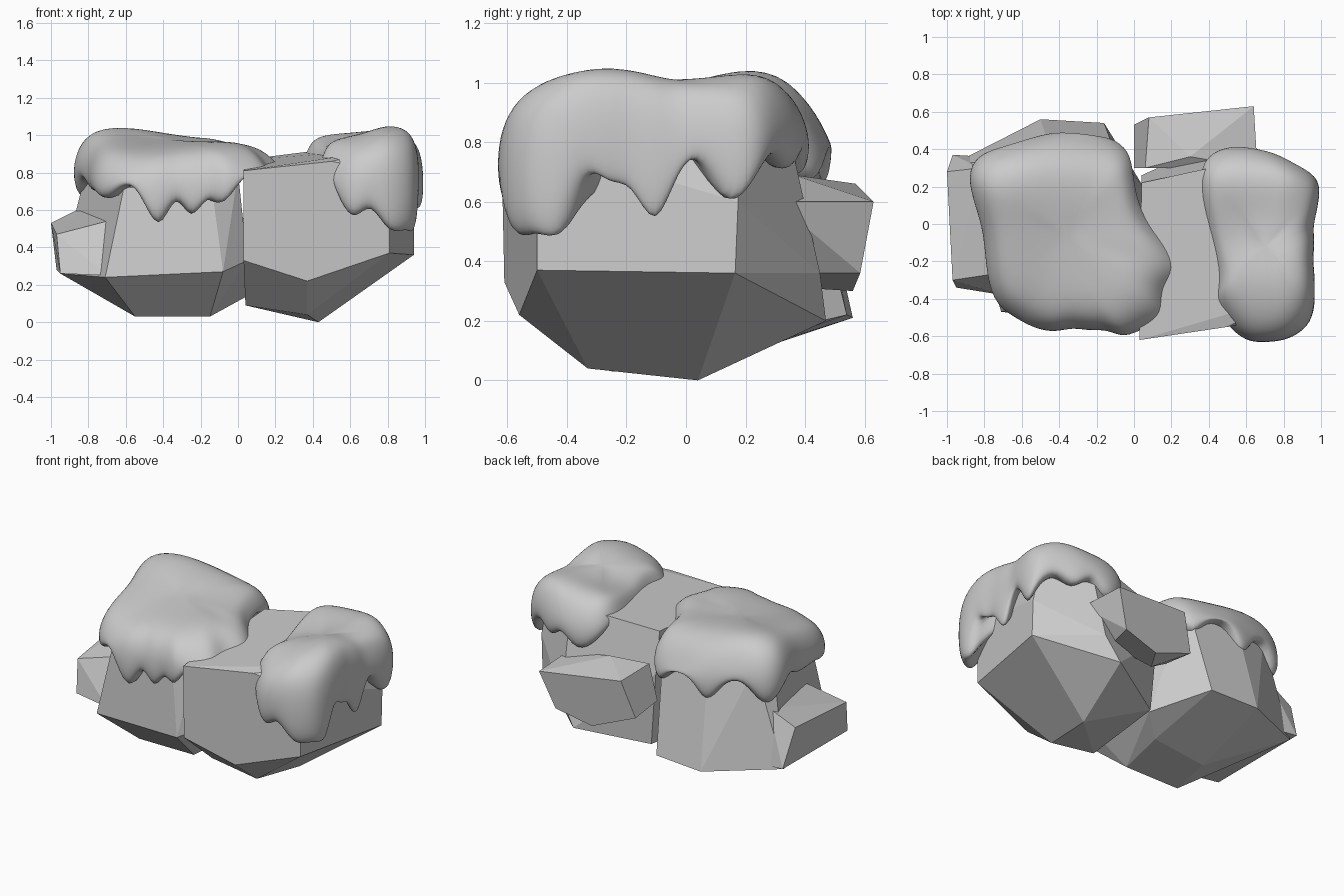
import bpy, bmesh, math


def finish(name, bm):
    bmesh.ops.recalc_face_normals(bm, faces=bm.faces)
    mesh = bpy.data.meshes.new(name)
    bm.to_mesh(mesh)
    bm.free()
    ob = bpy.data.objects.new(name, mesh)
    bpy.context.collection.objects.link(ob)
    return ob


def rock(name, pts):
    """Flat-faced boulder: convex hull of its corner points."""
    bm = bmesh.new()
    for p in pts:
        bm.verts.new(p)
    bmesh.ops.convex_hull(bm, input=bm.verts)
    bmesh.ops.delete(bm, geom=[v for v in bm.verts if not v.link_faces], context='VERTS')
    bmesh.ops.dissolve_limit(bm, angle_limit=math.radians(8), verts=bm.verts, edges=bm.edges)
    return finish(name, bm)


def snow(name, rim, centre, top):
    """Rounded snow blanket: rings lofted from a dripping rim up to a soft top."""
    n = len(rim)
    zs = [p[2] for p in rim]
    # exaggerate the drips to offset the subdivision smoothing
    zs = [z + 0.75 * (z - (zs[i - 1] + zs[(i + 1) % n]) / 2) for i, z in enumerate(zs)]
    # (scale, share of wall height, drop from top)
    profile = [(0.70, 0.25, None), (0.84, 0.04, None), (0.95, 0.0, None), (1.02, 0.2, None),
               (1.03, 0.7, None), (0.99, None, 0.07), (0.88, None, 0.01),
               (0.68, None, -0.005), (0.35, None, 0.0)]
    bm = bmesh.new()
    rings = []
    for s, share, drop in profile:
        ring = []
        for (x, y, _), zb in zip(rim, zs):
            px = centre[0] + (x - centre[0]) * s
            py = centre[1] + (y - centre[1]) * s
            zt = top(px, py)
            z = zt - drop if share is None else zb + (zt - 0.1 - zb) * share
            ring.append(bm.verts.new((px, py, z)))
        rings.append(ring)
    for a, b in zip(rings, rings[1:]):
        for i in range(n):
            j = (i + 1) % n
            bm.faces.new((a[i], a[j], b[j], b[i]))
    for ring, z in ((rings[0], 0.78), (rings[-1], top(*centre))):
        c = bm.verts.new((*centre, z))
        for i in range(n):
            bm.faces.new((ring[i], ring[(i + 1) % n], c))
    for f in bm.faces:
        f.smooth = True
    ob = finish(name, bm)
    mod = ob.modifiers.new("soften", 'SUBSURF')
    mod.levels = mod.render_levels = 2
    return ob


def ramp(t, keys):
    """Piecewise-linear lookup."""
    for (a, u), (b, v) in zip(keys, keys[1:]):
        if t <= b:
            return u + (v - u) * max(0, (t - a) / (b - a))
    return keys[-1][1]


def left_top(x, y):
    ridge = ramp(y, [(-.55, .86), (-.3, .93), (.0, .995), (.2, 1.055), (.33, 1.03), (.46, .93)])
    side = ramp(y, [(-.35, -.05), (.15, .07)])       # bulge in front, fall-off behind
    return ridge - side * ramp(x, [(-.55, 0), (-.1, 1)]) - ramp(x, [(-.9, .06), (-.7, 0)]) \
        - ramp(x, [(0, 0), (.2, .06)])


def right_top(x, y):
    ridge = ramp(y, [(-.6, .96), (-.35, 1.06), (-.2, 1.05), (-.03, 1.01), (.28, 1.04), (.4, .97)])
    front = ramp(y, [(-.1, 1), (.2, .25)])
    return ridge - front * ramp(x, [(.36, .11), (.5, .09), (.78, 0)]) - ramp(x, [(.84, 0), (1, .08)])


# Boulders
rock("left_boulder", [
    (-.55, -.25, .03), (-.15, -.25, .03), (-.5, .05, .04), (-.1, .08, .06),
    (-.71, -.47, .24), (-.08, -.53, .27), (.05, -.4, .33), (-.95, .33, .26),
    (-.5, .56, .21), (-.16, .54, .22), (.05, .2, .14),
    (-.61, -.44, .72), (-.14, -.49, .72), (.0, -.4, .8), (-.55, -.36, .83), (-.1, -.38, .85),
    (-.8, .22, .86), (-.74, .33, .88), (-.45, .41, .88), (-.1, .38, .88), (-.02, .2, .84)])
rock("right_boulder", [
    (.43, .04, 0), (.37, -.33, .04), (.04, -.33, .09), (.08, .25, .12), (.5, .47, .2),
    (.03, -.61, .33), (.37, -.56, .22), (.81, -.5, .37), (.94, .165, .36), (.6, .45, .36),
    (.03, -.62, .81), (.5, -.55, .86), (.81, -.5, .8), (.94, .175, .6), (.88, .18, .88),
    (.78, -.4, .92), (.04, .22, .87), (.36, .29, .91), (.62, .33, .9), (.62, .39, .63),
    (.04, .26, .6)])
rock("left_ledge", [
    (-1, .28, .53), (-.97, -.3, .47), (-.95, -.34, .26), (-.97, .37, .28),
    (-.7, -.26, .54), (-.82, .3, .62), (-.7, -.38, .25), (-.65, .35, .25)])
rock("back_ledge", [
    (0, .53, .42), (.08, .57, .66), (.3, .59, .65), (.64, .63, .6), (.66, .3, .6),
    (.3, .36, .69), (.06, .3, .68), (0, .3, .45), (.55, .585, .36), (.5, .38, .36),
    (.3, .56, .3), (.2, .4, .31)])

# Snow blankets: rim points are x, y and the height of the lower edge there
snow("left_snow", [
    (-.79, -.05, .70), (-.84, .1, .76), (-.88, .25, .70), (-.83, .36, .66), (-.7, .4, .77),
    (-.57, .44, .74), (-.47, .47, .64), (-.37, .48, .75), (-.2, .46, .75), (-.1, .44, .67),
    (-.02, .36, .76), (-.01, .2, .83), (.04, .02, .83), (.18, -.11, .83), (.25, -.25, .83),
    (.13, -.34, .81), (.18, -.5, .80), (.05, -.54, .79), (-.06, -.6, .64), (-.15, -.55, .66),
    (-.24, -.56, .57), (-.33, -.54, .65), (-.43, -.57, .53), (-.54, -.54, .68),
    (-.61, -.5, .71), (-.73, -.43, .66), (-.78, -.27, .70)],
    (-.36, -.06), left_top)
snow("right_snow", [
    (.35, .22, .86), (.39, .36, .76), (.53, .41, .69), (.65, .39, .76), (.75, .37, .70),
    (.86, .31, .75), (.97, .25, .68), (.99, .17, .61), (.97, .06, .72), (.95, -.02, .68),
    (.96, -.1, .55), (.95, -.19, .64), (.96, -.27, .65), (.96, -.36, .67), (.96, -.44, .5),
    (.93, -.54, .50), (.82, -.61, .49), (.71, -.62, .60), (.62, -.62, .57), (.54, -.57, .65),
    (.48, -.49, .80), (.43, -.4, .84), (.47, -.29, .85), (.4, -.08, .86)],
    (.7, -.12), right_top)
